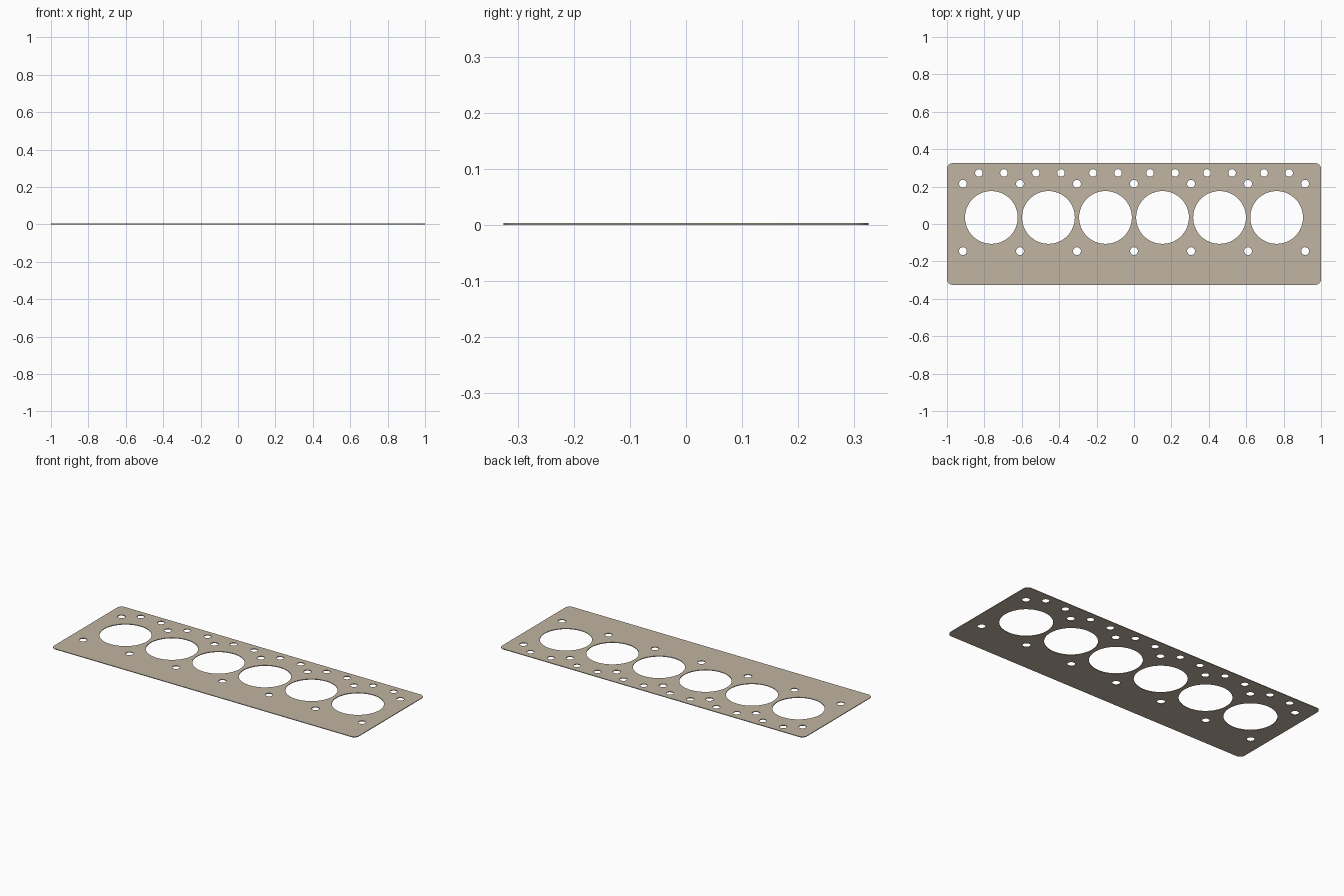
import bpy
from math import cos, sin, pi, radians

if "Cube" in bpy.data.objects:
    bpy.data.objects.remove(bpy.data.objects["Cube"])

THICK = 0.004
PITCH = 0.305          # distance between neighbouring bores
ROW_Y = 0.035          # centre line of the bores

curve = bpy.data.curves.new("gasket_plate", "CURVE")
curve.dimensions = "2D"
curve.fill_mode = "BOTH"
curve.extrude = THICK / 2


def loop(points):
    spline = curve.splines.new("POLY")
    spline.points.add(len(points) - 1)
    for p, (x, y) in zip(spline.points, points):
        p.co = (x, y, 0, 1)
    spline.use_cyclic_u = True


def hole(x, y, r, sides):
    loop([(x + r * cos(2 * pi * i / sides), y + r * sin(2 * pi * i / sides))
          for i in range(sides)])


# Rounded rectangular outline
hx, hy, r, steps = 1.0, 0.325, 0.03, 8
outline = []
for k, (sx, sy) in enumerate([(1, 1), (-1, 1), (-1, -1), (1, -1)]):
    for i in range(steps + 1):
        a = pi / 2 * (k + i / steps)
        outline.append((sx * (hx - r) + r * cos(a), sy * (hy - r) + r * sin(a)))
loop(outline)

# Six cylinder bores, each with a pair of passages above it
for i in range(6):
    x = (i - 2.5) * PITCH
    hole(x, ROW_Y, 0.141, 64)
    for dx in (-0.067, 0.067):
        hole(x + dx, 0.273, 0.02, 24)

# Two rows of bolt holes between the bores
for i in range(7):
    for dy in (-0.18, 0.18):
        hole((i - 3) * PITCH, ROW_Y + dy, 0.021, 24)

# Turn the profile into a solid plate standing on z = 0
plate = bpy.data.objects.new("gasket_plate", curve)
bpy.context.collection.objects.link(plate)
plate.location.z = THICK / 2
bpy.context.view_layer.objects.active = plate
plate.select_set(True)
bpy.ops.object.convert(target="MESH")
plate = bpy.context.object

bpy.ops.object.mode_set(mode="EDIT")
bpy.ops.mesh.select_all(action="SELECT")
bpy.ops.mesh.remove_doubles(threshold=0.0001)
bpy.ops.mesh.normals_make_consistent(inside=False)
bpy.ops.object.mode_set(mode="OBJECT")
bpy.ops.object.shade_smooth_by_angle(angle=radians(30))

# Tan gasket material
mat = bpy.data.materials.new("tan_gasket")
mat.diffuse_color = (0.53, 0.46, 0.36, 1)
mat.use_nodes = True
mat.node_tree.nodes["Principled BSDF"].inputs["Base Color"].default_value = mat.diffuse_color
plate.data.materials.clear()
plate.data.materials.append(mat)
